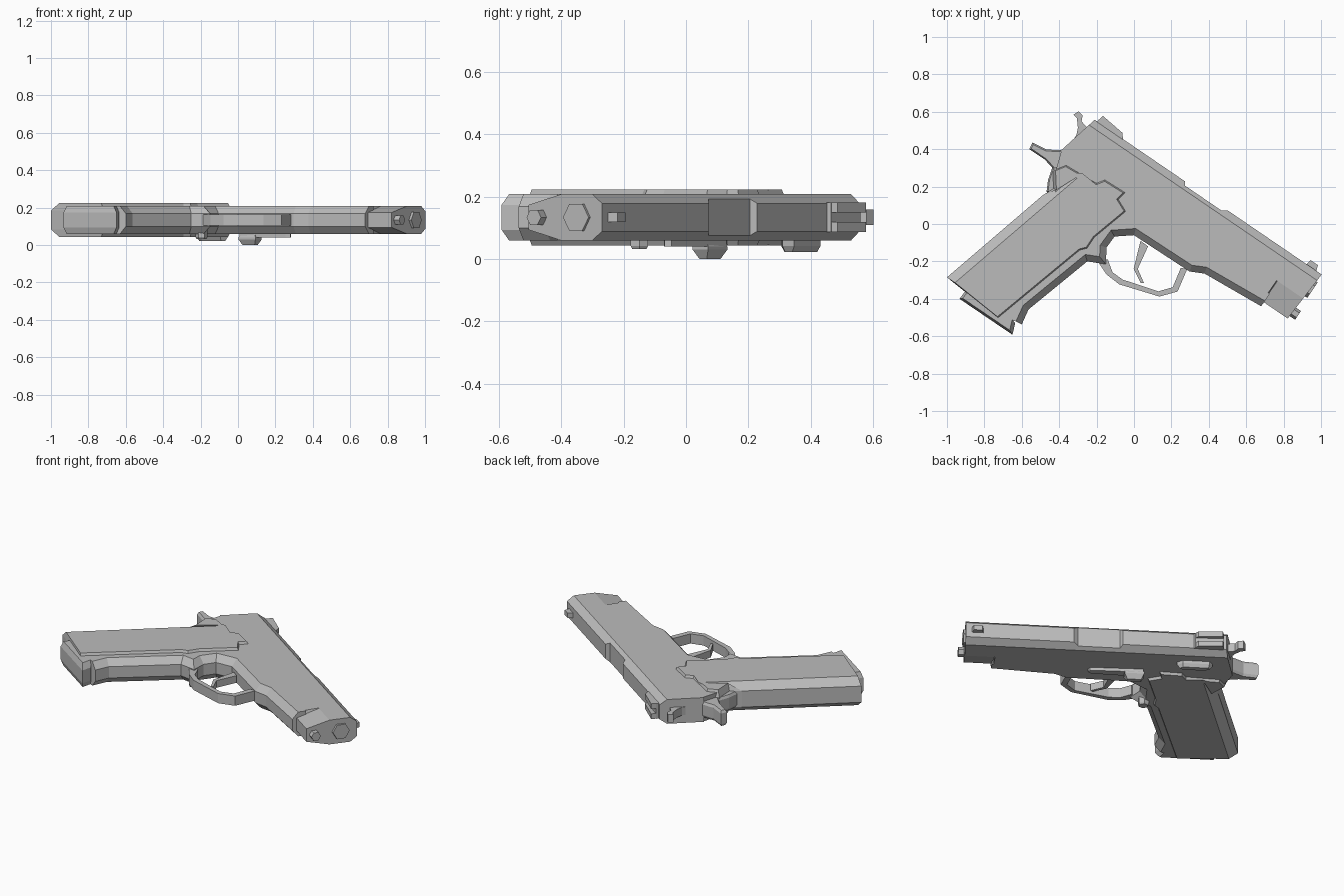
import bpy, bmesh, math
from mathutils import Vector

if "Cube" in bpy.data.objects:
    bpy.data.objects.remove(bpy.data.objects["Cube"])

MID = 0.134                       # height of the symmetry plane
ANG = math.radians(-34.27)        # barrel direction in the ground plane
CA, SA = math.cos(ANG), math.sin(ANG)

steel = bpy.data.materials.new("grey")
steel.use_nodes = True
steel.diffuse_color = (0.5, 0.5, 0.5, 1)
steel.node_tree.nodes["Principled BSDF"].inputs["Base Color"].default_value = (0.5, 0.5, 0.5, 1)


def local(*pts):
    """Points along / above the barrel axis to ground-plane points."""
    return [(CA * u - SA * v, SA * u + CA * v) for u, v in pts]


def inset(pts, dists):
    """Move each edge of a counter-clockwise outline inward."""
    out, n = [], len(pts)
    for i in range(n):
        p = Vector(pts[i])
        e0 = (p - Vector(pts[i - 1])).normalized()
        e1 = (Vector(pts[(i + 1) % n]) - p).normalized()
        n0, n1 = Vector((-e0.y, e0.x)), Vector((-e1.y, e1.x))
        det = n0.x * n1.y - n0.y * n1.x
        a, b = dists[i - 1], dists[i]
        if abs(det) < 1e-4:
            out.append(tuple(p + n1 * b))
        else:
            out.append((p.x + (a * n1.y - b * n0.y) / det, p.y + (b * n0.x - a * n1.x) / det))
    return out


def loft(name, rings):
    """Skin a stack of equal-length rings and cap both ends."""
    bm = bmesh.new()
    vs = [[bm.verts.new(p) for p in r] for r in rings]
    n = len(vs[0])
    for a, b in zip(vs, vs[1:]):
        for i in range(n):
            j = (i + 1) % n
            bm.faces.new((a[i], a[j], b[j], b[i]))
    bm.faces.new(vs[0][::-1])
    bm.faces.new(vs[-1])
    bmesh.ops.recalc_face_normals(bm, faces=bm.faces)
    me = bpy.data.meshes.new(name)
    bm.to_mesh(me)
    bm.free()
    me.materials.append(steel)
    ob = bpy.data.objects.new(name, me)
    bpy.context.collection.objects.link(ob)
    return ob


def prism(name, pts, h, bevel=0, depth=0, zc=MID):
    """Outline extruded to zc +- h, optionally with chamfered rims."""
    ring = lambda ps, z: [(x, y, z) for x, y in ps]
    if not bevel:
        return loft(name, [ring(pts, zc - h), ring(pts, zc + h)])
    d = bevel if isinstance(bevel, list) else [bevel] * len(pts)
    inner = inset(pts, d)
    return loft(name, [ring(inner, zc - h), ring(pts, zc - h + depth),
                       ring(pts, zc + h - depth), ring(inner, zc + h)])


# Slide: chamfered section swept along the barrel, planed flat at the port
def slide_ring(u, top, bottom, lean=0):
    half = [top, (0.302, 0.075), (0.18, 0.075), bottom]
    sec = half + [(v, -h) for v, h in reversed(half)]
    return [(*local((u + lean * (0.302 - v), v))[0], MID + h) for v, h in sec]


full, port = (0.342, 0.045), (0.323, 0.059)
low, nose = (0.10, 0.075), (0.045, 0.04)
loft("slide", [slide_ring(-0.497, full, low, -0.24), slide_ring(0.097, full, low),
               slide_ring(0.11, port, low), slide_ring(0.347, port, low),
               slide_ring(0.372, full, low), slide_ring(0.80, full, low),
               slide_ring(0.805, full, nose), slide_ring(0.979, full, nose, -0.06)])


# Barrel muzzle and guide rod: hexagonal stubs on the nose
def hex_stub(name, u0, u1, v, r):
    rings = []
    for u in (u0, u1):
        rings.append([(*local((u, v + r * math.cos(k * math.pi / 3)))[0],
                       MID + r * math.sin(k * math.pi / 3)) for k in range(6)])
    loft(name, rings)


hex_stub("barrel_muzzle", 0.9, 0.988, 0.245, 0.05)
hex_stub("guide_rod", 0.9, 1.0, 0.09, 0.028)

# Frame with front strap, chamfered along the underside
frame = local((0.81, 0.10), (-0.54, 0.10)) + [
    (-0.42, 0.28), (-0.42, 0.16), (-0.9, -0.3), (-0.68, -0.5), (-0.645, -0.515),
    (-0.6, -0.537), (-0.564, -0.457), (-0.25, -0.2), (-0.15, -0.215), (-0.147, -0.126),
    (-0.104, -0.067), (0, -0.06), (0.297, -0.254), (0.377, -0.265), (0.68, -0.44)]
prism("frame", frame, 0.075, [0] * 7 + [0.035] * 9 + [0], 0.04)

# Grip with raised side panels and a broad chamfer on the back
grip = [(-0.36, 0.325), (-0.435, 0.295), (-0.43, 0.19), (-0.49, 0.152), (-1, -0.285),
        (-0.72, -0.51), (-0.285, -0.15), (-0.245, -0.14), (-0.205, -0.08), (-0.03, 0.065),
        (-0.07, 0.13), (-0.03, 0.17), (-0.155, 0.248), (-0.2, 0.23)]
prism("grip", grip, 0.09, [0.015] * 3 + [0.05, 0.005] + [0.018] * 9, 0.04)
prism("magazine_base", [(-0.933, -0.40), (-0.65, -0.592), (-0.635, -0.53),
                        (-0.70, -0.45), (-0.88, -0.33)], 0.075, [0.012, 0.02, 0, 0, 0.012], 0.035)

# Tang behind the grip, and the hammer
prism("tang", [(-0.56, 0.40), (-0.478, 0.345), (-0.437, 0.302), (-0.46, 0.235), (-0.468, 0.17),
               (-0.38, 0.16), (-0.33, 0.40), (-0.39, 0.395), (-0.468, 0.398), (-0.543, 0.436)],
      0.048, 0.008, 0.015)
prism("hammer", [(-0.323, 0.585), (-0.305, 0.565), (-0.30, 0.515), (-0.307, 0.478),
                 (-0.33, 0.44), (-0.25, 0.45), (-0.25, 0.515), (-0.28, 0.548),
                 (-0.275, 0.58), (-0.297, 0.602)], 0.025)

# Trigger guard and trigger
guard_out = [(-0.20, -0.19), (-0.147, -0.27), (-0.078, -0.323), (0.136, -0.388),
             (0.233, -0.361), (0.285, -0.24)]
guard_in = [(0.25, -0.235), (0.207, -0.338), (0.131, -0.36), (-0.061, -0.297),
            (-0.115, -0.258), (-0.14, -0.19)]
prism("trigger_guard", guard_out + guard_in, 0.03)
prism("trigger", [(0.035, -0.09), (-0.002, -0.24), (0.036, -0.315), (0.053, -0.315),
                  (0.02, -0.24), (0.075, -0.12)], 0.022)

# Sights: two rear wings on a low base, one front blade
prism("rear_sight_base", local((-0.47, 0.33), (-0.295, 0.33), (-0.31, 0.352), (-0.47, 0.358)), 0.047)
for side, name in ((1, "rear_sight_wing_upper"), (-1, "rear_sight_wing_lower")):
    prism(name, local((-0.472, 0.335), (-0.30, 0.335), (-0.325, 0.368), (-0.463, 0.384)),
          0.016, zc=MID + side * 0.031)
prism("front_sight", local((0.88, 0.33), (0.95, 0.33), (0.937, 0.372), (0.89, 0.372)), 0.015)

# Controls on the lower side
prism("slide_stop_plate", local((-0.04, 0.075), (0.25, 0.085), (0.27, 0.10), (0.26, 0.12), (-0.04, 0.13)),
      0.02, zc=0.06)
prism("slide_stop_thumbpiece", local((-0.045, 0.07), (0.065, 0.07), (0.065, 0.13), (-0.045, 0.13)),
      0.035, 0.016, 0.03, zc=0.035)
prism("safety_lever", local((-0.42, 0.225), (-0.38, 0.20), (-0.25, 0.20), (-0.22, 0.225),
                            (-0.25, 0.25), (-0.40, 0.25)), 0.03, 0.01, 0.02, zc=0.052)
prism("magazine_release", [(-0.195 + 0.032 * math.cos(k * math.pi / 3),
                            -0.15 + 0.032 * math.sin(k * math.pi / 3)) for k in range(6)],
      0.03, 0.005, 0.01, zc=0.062)
